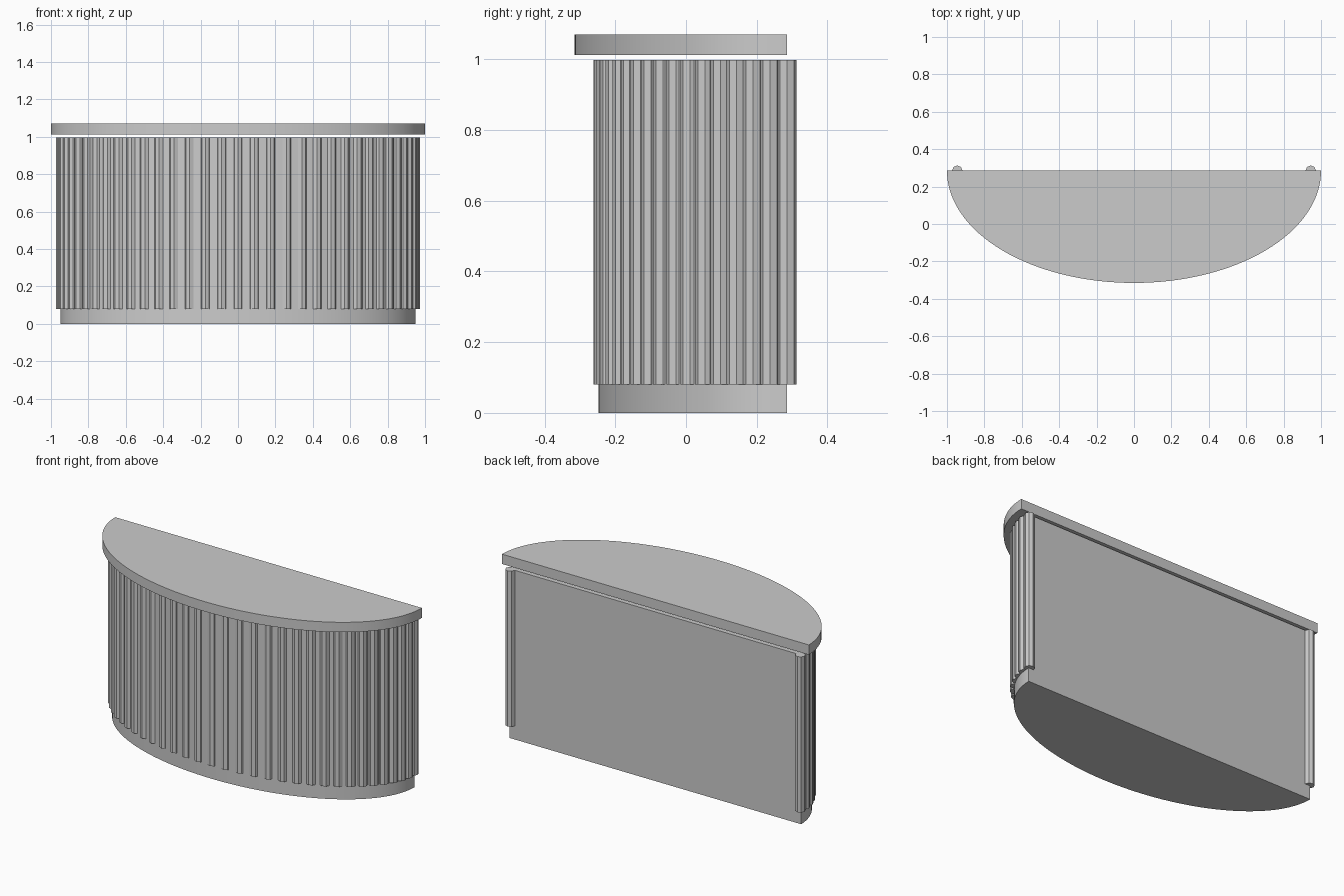
import bpy, bmesh, math

if "Cube" in bpy.data.objects:
    bpy.data.objects.remove(bpy.data.objects["Cube"])

BACK_Y = 0.285      # flat rear plane shared by top, body and slats
ROD_COUNT = 35
ROD_SIDES = 8
ROD_RADIUS = 0.028

grey = bpy.data.materials.new("plain_grey")
grey.diffuse_color = (0.6, 0.6, 0.6, 1)
grey.use_nodes = True
grey.node_tree.nodes["Principled BSDF"].inputs["Base Color"].default_value = grey.diffuse_color


def finish(bm, name):
    bmesh.ops.recalc_face_normals(bm, faces=bm.faces)
    mesh = bpy.data.meshes.new(name)
    bm.to_mesh(mesh)
    bm.free()
    mesh.materials.append(grey)
    obj = bpy.data.objects.new(name, mesh)
    bpy.context.collection.objects.link(obj)
    bpy.context.view_layer.objects.active = obj
    obj.select_set(True)
    bpy.ops.object.shade_smooth_by_angle(angle=math.radians(30))
    obj.select_set(False)
    return obj


def arc_point(rx, ry, t):
    return -rx * math.cos(t), BACK_Y - ry * math.sin(t)


def prism(bm, points, z0, z1):
    face = bm.faces.new([bm.verts.new((x, y, z0)) for x, y in points])
    side = bmesh.ops.extrude_face_region(bm, geom=[face], use_keep_orig=True)
    for v in side["geom"]:
        if isinstance(v, bmesh.types.BMVert):
            v.co.z = z1


def half_ellipse(name, rx, ry, z0, z1, steps=64):
    bm = bmesh.new()
    prism(bm, [arc_point(rx, ry, math.pi * i / steps) for i in range(steps + 1)], z0, z1)
    return finish(bm, name)


# Plinth and body share one outline; the top floats just above
half_ellipse("plinth_and_body", 0.95, 0.533, 0.0, 0.997)
half_ellipse("table_top", 1.0, 0.6, 1.012, 1.07)

# Vertical slats around the curved front
bm = bmesh.new()
for i in range(ROD_COUNT):
    cx, cy = arc_point(0.945, 0.519, math.pi * i / (ROD_COUNT - 1))
    ring = [(cx + ROD_RADIUS * math.cos(2 * math.pi * k / ROD_SIDES),
             cy + ROD_RADIUS * math.sin(2 * math.pi * k / ROD_SIDES)) for k in range(ROD_SIDES)]
    prism(bm, ring, 0.08, 0.997)
finish(bm, "fluted_slats")
